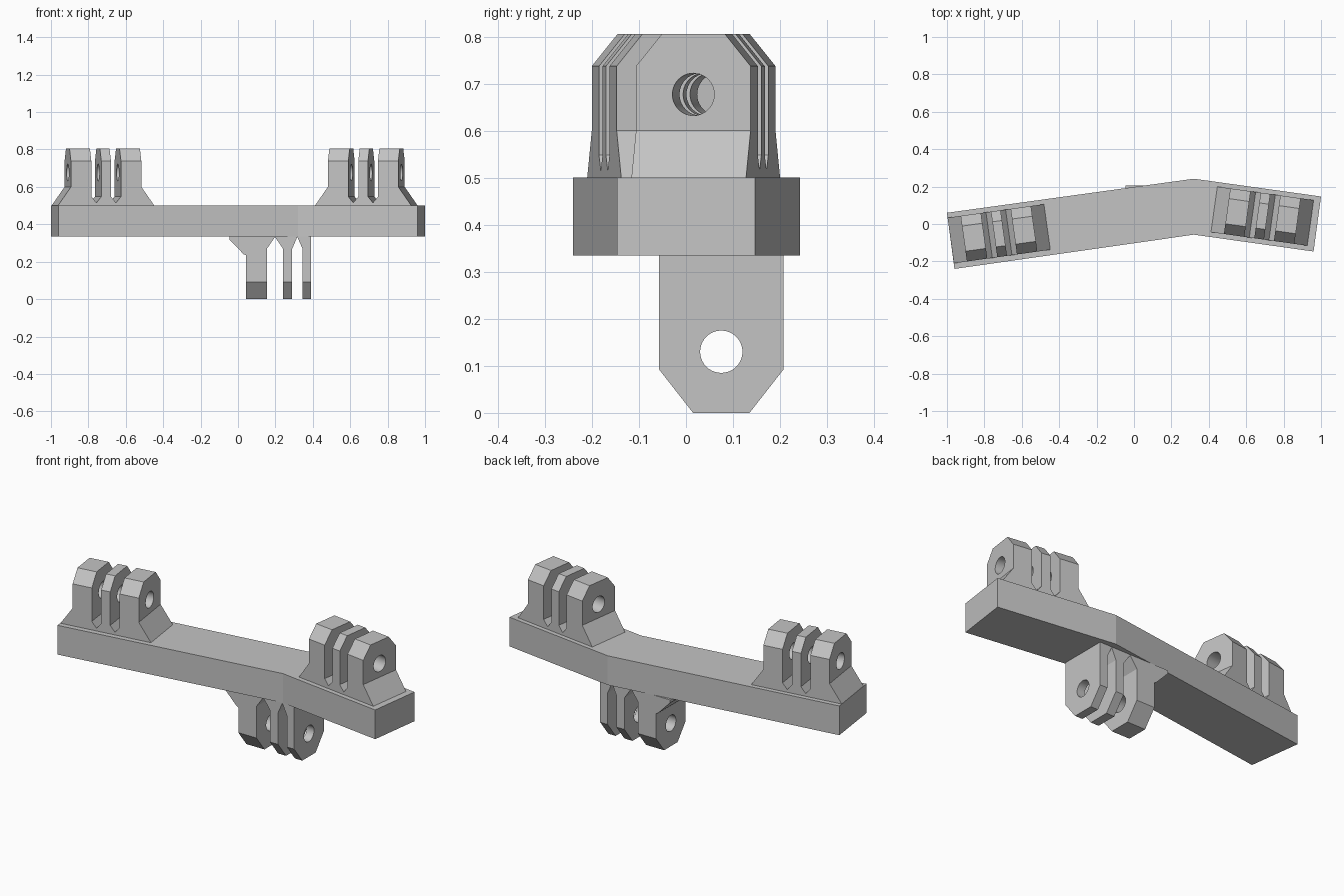
import bpy
import bmesh
from math import radians, pi
from mathutils import Matrix

old = bpy.data.objects.get("Cube")
if old:
    bpy.data.objects.remove(old, do_unlink=True)

GREY = (0.55, 0.55, 0.55, 1)
grey = bpy.data.materials.new("grey_plastic")
grey.use_nodes = True
grey.diffuse_color = GREY
grey.node_tree.nodes["Principled BSDF"].inputs["Base Color"].default_value = GREY


def add_object(name, bm):
    bmesh.ops.recalc_face_normals(bm, faces=bm.faces[:])
    mesh = bpy.data.meshes.new(name)
    bm.to_mesh(mesh)
    bm.free()
    mesh.materials.append(grey)
    obj = bpy.data.objects.new(name, mesh)
    bpy.context.collection.objects.link(obj)
    return obj


def prism(name, outline, place, low, high):
    """Extrude a 2D outline; place(a, b, depth) gives the 3D point."""
    bm = bmesh.new()
    near = [bm.verts.new(place(a, b, low)) for a, b in outline]
    far = [bm.verts.new(place(a, b, high)) for a, b in outline]
    bm.faces.new(near)
    bm.faces.new(far)
    n = len(outline)
    for i in range(n):
        j = (i + 1) % n
        bm.faces.new((near[i], near[j], far[j], far[i]))
    return add_object(name, bm)


def bolt_cutter(z, radius=0.045):
    bm = bmesh.new()
    bmesh.ops.create_cone(
        bm, cap_ends=True, segments=40, radius1=radius, radius2=radius, depth=2,
        matrix=Matrix.Translation((0, 0, z)) @ Matrix.Rotation(pi / 2, 4, "Y"))
    return add_object("bolt_cutter", bm)


def hinge(name, front, side, hole_z, location, turn):
    """Fins from a front outline, trimmed by a side outline, drilled along x."""
    obj = prism(name, front, lambda a, b, d: (a, d, b), -0.5, 0.5)
    trim = prism("trim", side, lambda a, b, d: (d, a, b), -0.7, 0.7)
    drill = bolt_cutter(hole_z)
    for cutter, operation in ((trim, "INTERSECT"), (drill, "DIFFERENCE")):
        mod = obj.modifiers.new(operation.lower(), "BOOLEAN")
        mod.operation = operation
        mod.solver = "EXACT"
        mod.object = cutter
    # Bake the cuts and drop the cutters
    graph = bpy.context.evaluated_depsgraph_get()
    baked = bpy.data.meshes.new_from_object(obj.evaluated_get(graph))
    obj.modifiers.clear()
    obj.data = baked
    for cutter in (trim, drill):
        bpy.data.objects.remove(cutter, do_unlink=True)
    obj.location = (*location, 0)
    obj.rotation_euler.z = radians(turn)
    bpy.ops.object.select_all(action="DESELECT")
    obj.select_set(True)
    bpy.context.view_layer.objects.active = obj
    bpy.ops.object.shade_smooth_by_angle(angle=radians(20))
    return obj


# Bent bar
BAR_LOW, BAR_TOP = 0.335, 0.5
bar = [(-1, 0.06), (-0.96, -0.24), (0.32, -0.057), (0.96, -0.147), (1, 0.147), (0.32, 0.242)]
prism("bent_bar", bar, lambda a, b, d: (a, b, d), BAR_LOW, BAR_TOP)

# Upper hinges: half of the front outline, mirrored
TOP = 0.805
half = [(0.026, TOP), (0.026, 0.548), (0.053, 0.515), (0.08, 0.548), (0.08, TOP),
        (0.19, TOP), (0.19, 0.6), (0.26, BAR_TOP), (0.26, 0.48)]
upper_front = half + [(-x, z) for x, z in reversed(half)]
upper_side = [(-0.123, 0.4), (0.123, 0.4), (0.123, 0.737), (0.068, TOP),
              (-0.068, TOP), (-0.123, 0.737)]
hinge("right_upper_hinge", upper_front, upper_side, 0.677, (-0.722, -0.052), 8)
hinge("left_upper_hinge", upper_front, upper_side, 0.677, (0.686, 0.042), -8)

# Lower hinge, with a sloped brace on its wide fin
lower_front = [(-0.045, BAR_LOW), (-0.045, 0.318), (0.03, 0.24), (0.042, 0.235), (0.042, 0),
               (0.155, 0), (0.155, 0.27), (0.198, 0.332), (0.24, 0.27), (0.24, 0),
               (0.29, 0), (0.29, 0.27), (0.317, 0.332), (0.345, 0.27), (0.345, 0),
               (0.391, 0), (0.391, BAR_LOW)]
lower_side = [(-0.132, 0.5), (-0.132, 0.092), (-0.06, 0), (0.06, 0), (0.132, 0.092), (0.132, 0.5)]
hinge("lower_hinge", lower_front, lower_side, 0.13, (0, 0.075), 0)
